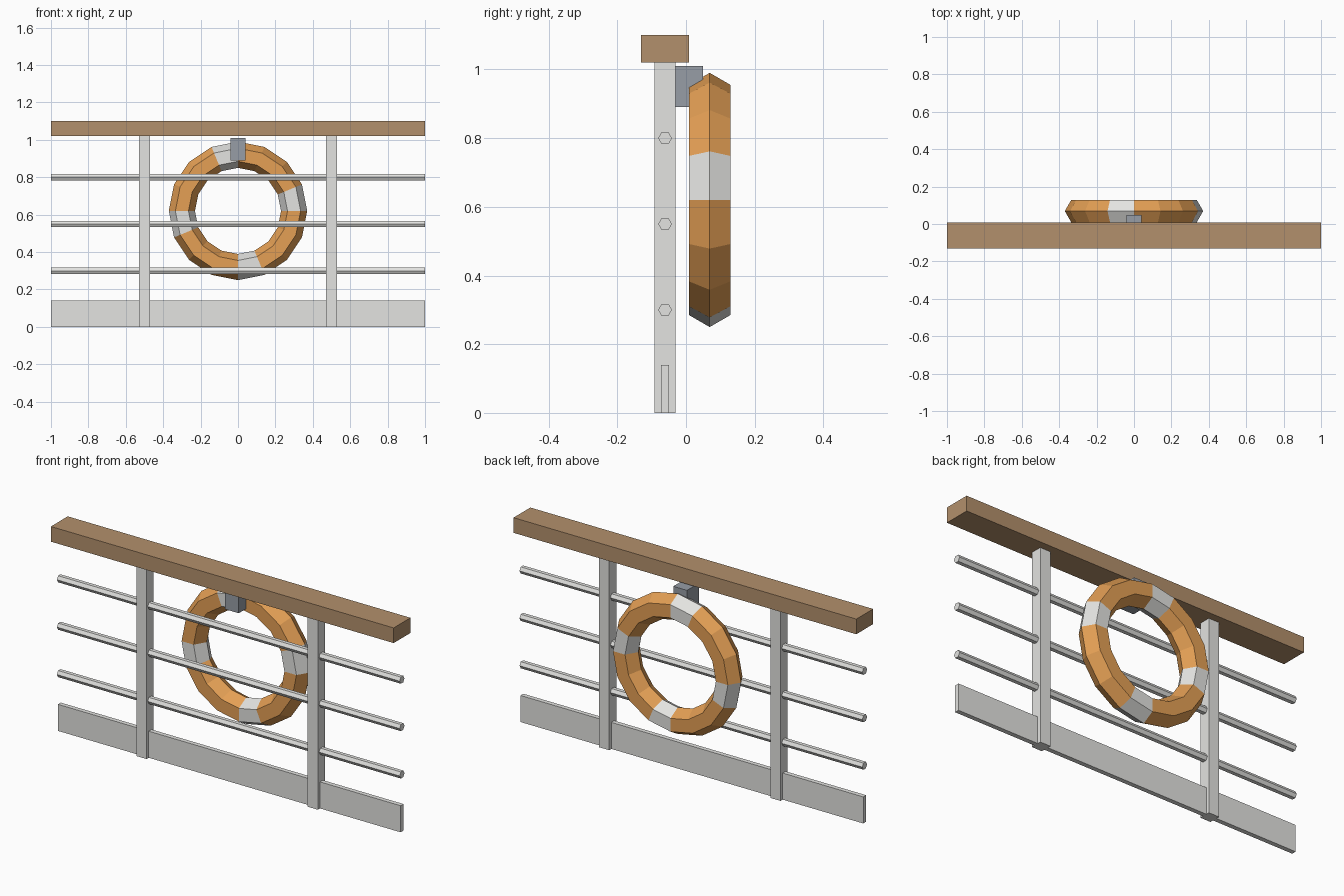
import bpy
import math

cube = bpy.data.objects.get("Cube")
if cube:
    bpy.data.objects.remove(cube, do_unlink=True)


def make_material(name, r, g, b):
    mat = bpy.data.materials.new(name)
    mat.use_nodes = True
    mat.diffuse_color = (r, g, b, 1)
    mat.node_tree.nodes["Principled BSDF"].inputs["Base Color"].default_value = (r, g, b, 1)
    return mat


white = make_material("white_paint", 0.77, 0.77, 0.75)
wood = make_material("varnished_wood", 0.45, 0.28, 0.15)
orange = make_material("orange_foam", 0.78, 0.35, 0.09)
steel = make_material("grey_steel", 0.31, 0.34, 0.38)


def finish(name, *materials):
    obj = bpy.context.object
    obj.name = name
    for mat in materials:
        obj.data.materials.append(mat)
    return obj


def box(name, mat, center, size):
    bpy.ops.mesh.primitive_cube_add(size=1, location=center)
    obj = finish(name, mat)
    obj.scale = size
    bpy.ops.object.transform_apply(location=False, rotation=False, scale=True)
    return obj


FENCE_Y = -0.061

# Wooden handrail, kick plate and posts
box("handrail", wood, (0, FENCE_Y, 1.06), (2, 0.14, 0.08))
box("kick_plate", white, (0, FENCE_Y, 0.07), (2, 0.024, 0.14))
for side, x in (("left", 0.5), ("right", -0.5)):
    box(side + "_post", white, (x, FENCE_Y, 0.51), (0.06, 0.06, 1.02))

# Hexagonal horizontal bars, with their corners pointing along y
for level, z in (("lower", 0.3), ("middle", 0.55), ("upper", 0.8)):
    bpy.ops.mesh.primitive_cylinder_add(
        vertices=6, radius=0.02, depth=2,
        location=(0, FENCE_Y, z), rotation=(0, math.pi / 2, 0))
    finish(level + "_bar", white)

# Bracket that carries the lifebuoy
box("hanging_bracket", steel, (0, -0.001, 0.95), (0.08, 0.1, 0.12))

# Lifebuoy ring, with every fourth segment white
SEGMENTS = 16
bpy.ops.mesh.primitive_torus_add(
    major_segments=SEGMENTS, minor_segments=6,
    major_radius=0.3, minor_radius=0.07)
ring = finish("lifebuoy", orange, white)
for face in ring.data.polygons:
    angle = math.atan2(face.center.y, face.center.x) % math.tau
    segment = int(angle / math.tau * SEGMENTS)
    face.material_index = 1 if segment % 4 == 0 else 0
    face.use_smooth = False
ring.location = (0, 0.069, 0.62)
ring.rotation_euler = (math.pi / 2, 0, 0)
